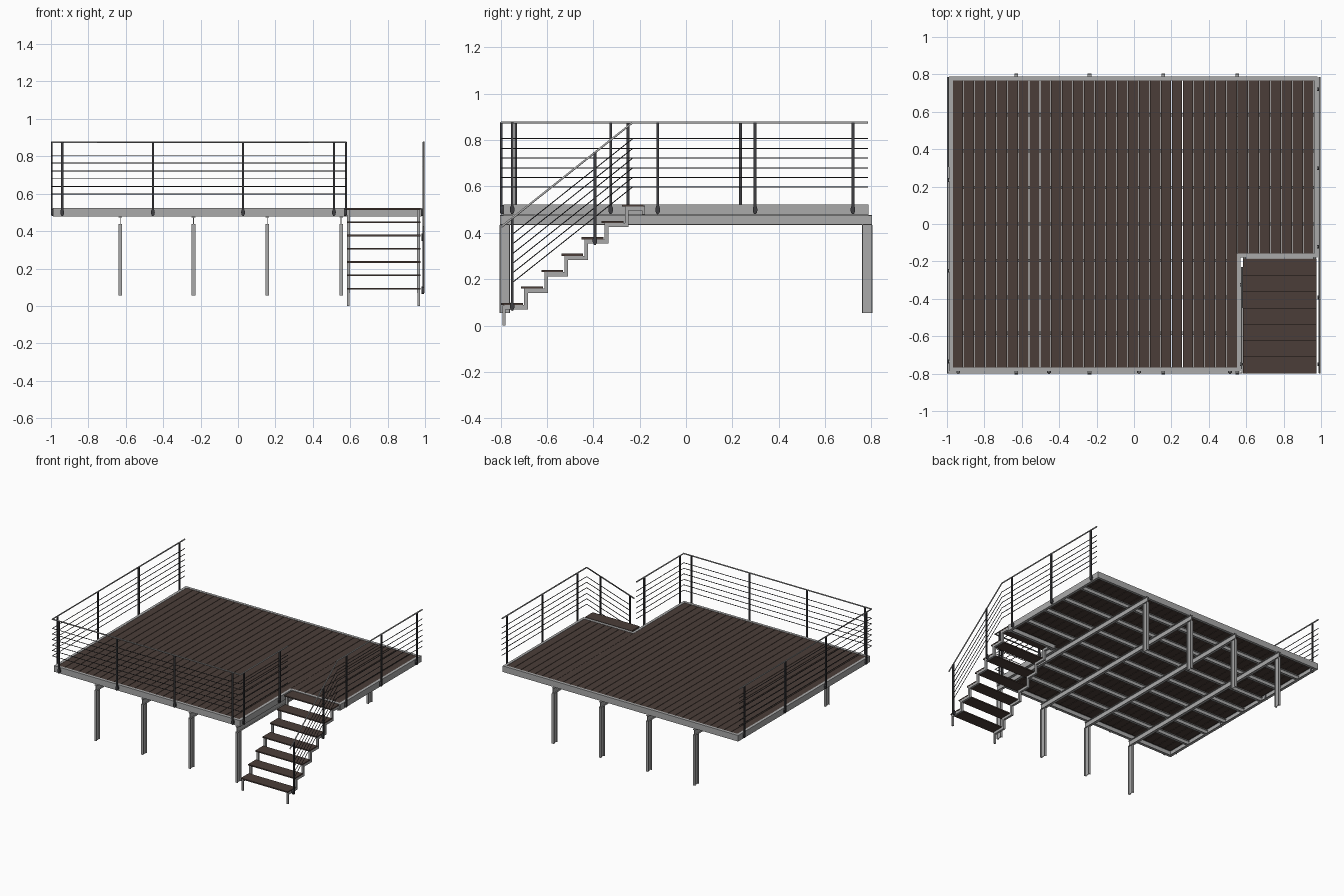
import bpy, bmesh, math
from mathutils import Vector

if "Cube" in bpy.data.objects:
    bpy.data.objects.remove(bpy.data.objects["Cube"])


def mat(name, c):
    m = bpy.data.materials.new(name)
    m.diffuse_color = (*c, 1)
    m.use_nodes = True
    m.node_tree.nodes["Principled BSDF"].inputs["Base Color"].default_value = m.diffuse_color
    return m


WOOD = mat("brown_decking", (0.07, 0.048, 0.04))
DARK = mat("dark_steel", (0.045, 0.045, 0.05))
GREY = mat("galvanised_steel", (0.4, 0.4, 0.4))


def finish(bm, name, m):
    bmesh.ops.recalc_face_normals(bm, faces=bm.faces)
    me = bpy.data.meshes.new(name)
    bm.to_mesh(me)
    bm.free()
    me.materials.append(m)
    ob = bpy.data.objects.new(name, me)
    bpy.context.collection.objects.link(ob)
    return ob


def add_box(bm, x0, x1, y0, y1, z0, z1):
    r = bmesh.ops.create_cube(bm, size=1)
    for v in r["verts"]:
        v.co = Vector(((x0 + x1) / 2 + v.co.x * (x1 - x0),
                       (y0 + y1) / 2 + v.co.y * (y1 - y0),
                       (z0 + z1) / 2 + v.co.z * (z1 - z0)))


def bar(bm, profile, p, q, side, up):
    """Extrude a 2D profile (side, up) from p to q."""
    p, q, side, up = map(Vector, (p, q, side, up))
    rings = [[bm.verts.new(o + side * a + up * b) for a, b in profile] for o in (p, q)]
    n = len(profile)
    for i in range(n):
        j = (i + 1) % n
        bm.faces.new((rings[0][i], rings[0][j], rings[1][j], rings[1][i]))
    bm.faces.new(rings[0])
    bm.faces.new(rings[1])


def i_profile(w, h, web, fl):
    a, b, c, d = w / 2, h / 2, web / 2, h / 2 - fl
    return [(-a, -b), (a, -b), (a, -d), (c, -d), (c, d), (a, d),
            (a, b), (-a, b), (-a, d), (-c, d), (-c, -d), (-a, -d)]


def tube(name, paths, r, m):
    cu = bpy.data.curves.new(name, "CURVE")
    cu.dimensions = "3D"
    cu.bevel_depth = r
    cu.bevel_resolution = 1
    cu.use_fill_caps = True
    for pts in paths:
        s = cu.splines.new("POLY")
        s.points.add(len(pts) - 1)
        for pt, co in zip(s.points, pts):
            pt.co = (*co, 1)
    cu.materials.append(m)
    bpy.context.collection.objects.link(bpy.data.objects.new(name, cu))


# Perimeter channel, swept round the L-shaped outline
outline = [Vector(p) for p in ((-0.988, -0.788), (0.57, -0.788), (0.57, -0.178),
                               (0.982, -0.178), (0.982, 0.788), (-0.988, 0.788))]
cprof = [(0, 0.477), (0.02, 0.477), (0.02, 0.481), (0.005, 0.481),
         (0.005, 0.519), (0.02, 0.519), (0.02, 0.523), (0, 0.523)]
bm = bmesh.new()
rings = []
for i, p in enumerate(outline):
    d1 = (p - outline[i - 1]).normalized()
    d2 = (outline[(i + 1) % 6] - p).normalized()
    inward = Vector((-d1.y - d2.y, d1.x + d2.x))
    rings.append([bm.verts.new((*(p + inward * u), z)) for u, z in cprof])
for i in range(6):
    a, b = rings[i], rings[(i + 1) % 6]
    for k in range(8):
        bm.faces.new((a[k], b[k], b[(k + 1) % 8], a[(k + 1) % 8]))
finish(bm, "deck_rim_channel", GREY)

# Deck boards running front to back, shortened behind the stairwell
bm = bmesh.new()
pitch = 1.934 / 33
for i in range(33):
    x0 = -0.97 + i * pitch
    x1 = x0 + pitch - 0.003
    if x0 < 0.55 < x1:
        x1 = 0.552
    y0 = -0.768 if x0 < 0.53 else -0.16
    add_box(bm, x0, x1, y0, 0.768, 0.511, 0.521)
finish(bm, "deck_boards", WOOD)

# Joists running left to right under the boards
bm = bmesh.new()
for i in range(1, 8):
    y = -0.78 + i * 0.195
    x1 = 0.978 if y > -0.17 else 0.566
    bar(bm, i_profile(0.018, 0.034, 0.004, 0.004), (-0.984, y, 0.494), (x1, y, 0.494), (0, 1, 0), (0, 0, 1))
finish(bm, "floor_joists", GREY)

# Main beams with a column at both ends
bm = bmesh.new()
bm2 = bmesh.new()
for x in (-0.63, -0.238, 0.157, 0.551):
    prof = i_profile(0.019, 0.044, 0.004, 0.004)
    bar(bm, prof, (x, -0.803, 0.455), (x, 0.803, 0.455), (1, 0, 0), (0, 0, 1))
    for s in (-1, 1):
        bar(bm2, prof, (x, s * 0.782, 0.055), (x, s * 0.782, 0.433), (1, 0, 0), (0, 1, 0))
finish(bm, "main_beams", GREY)
finish(bm2, "support_columns", GREY)

# Stairs: seven treads on two zigzag stringers
RUN, RISE = 0.0868, 0.071
bm = bmesh.new()
for i in range(7):
    y = -0.798 + i * RUN
    add_box(bm, 0.582, 0.975, y, y + 0.094, 0.088 + i * RISE, 0.097 + i * RISE)
finish(bm, "stair_treads", WOOD)

bm = bmesh.new()
for x in (0.59, 0.966):
    for i in range(7):
        y, z = -0.785 + i * RUN, 0.088 + i * RISE
        add_box(bm, x - 0.008, x + 0.008, y, y + RUN, z - 0.018, z)
        if i < 6:
            add_box(bm, x - 0.008, x + 0.008, y + RUN, y + RUN + 0.016, z - 0.018, z + RISE - 0.018)
    add_box(bm, x - 0.008, x + 0.008, -0.19, -0.178, 0.478, 0.514)
    add_box(bm, x - 0.006, x + 0.006, -0.791, -0.779, 0, 0.086)
finish(bm, "stair_stringers", GREY)

# Rail paths: left-front-stairwell run, and right run continuing down the stairs
LX, FY, NX, RX = -0.995, -0.797, 0.577, 0.992
TOP = 0.876
SLOPE = 0.795


def left_path(z):
    return [(LX, 0.785, z), (LX, FY, z), (NX, FY, z), (NX, -0.23, z)]


def right_path(z, y0):
    return [(RX, y0, z - SLOPE * (-0.23 - y0)), (RX, -0.23, z), (RX, 0.785, z)]


levels = [0.598, 0.639, 0.680, 0.722, 0.764, 0.806]
tube("handrails", [left_path(TOP), right_path(TOP, -0.797)], 0.005, GREY)
tube("rail_wires", [left_path(z) for z in levels] + [right_path(z, -0.752) for z in levels], 0.0025, DARK)

# Posts with round fixing plates: (x, y, outward direction, base z)
posts = [(x, FY, (0, -1), 0.485) for x in (-0.94, -0.455, 0.027, 0.513)]
posts += [(LX, y, (-1, 0), 0.485) for y in (-0.735, -0.25, 0.235, 0.72)]
posts += [(NX, y, (1, 0), 0.485) for y in (-0.75, -0.325)]
posts += [(RX, y, (1, 0), 0.485) for y in (-0.122, 0.298, 0.72)]
posts += [(RX, -0.75, (1, 0), 0.068), (RX, -0.393, (1, 0), 0.352)]
bm = bmesh.new()
bm2 = bmesh.new()
for x, y, (nx, ny), z in posts:
    hx, hy = (0.0045, 0.006) if nx else (0.006, 0.0045)
    top = TOP if z > 0.4 else TOP - SLOPE * (-0.23 - y)
    add_box(bm, x - hx, x + hx, y - hy, y + hy, z, top)
    r = bmesh.ops.create_cone(bm2, cap_ends=True, segments=16, radius1=1, radius2=1, depth=1)
    for v in r["verts"]:
        a, b, c = v.co
        if nx:
            v.co = (x - nx * 0.005 + c * 0.014, y + a * 0.01, z + 0.015 + b * 0.02)
        else:
            v.co = (x + a * 0.01, y - ny * 0.003 + c * 0.012, z + 0.015 + b * 0.02)
finish(bm, "railing_posts", DARK)
finish(bm2, "post_fixing_plates", DARK)
